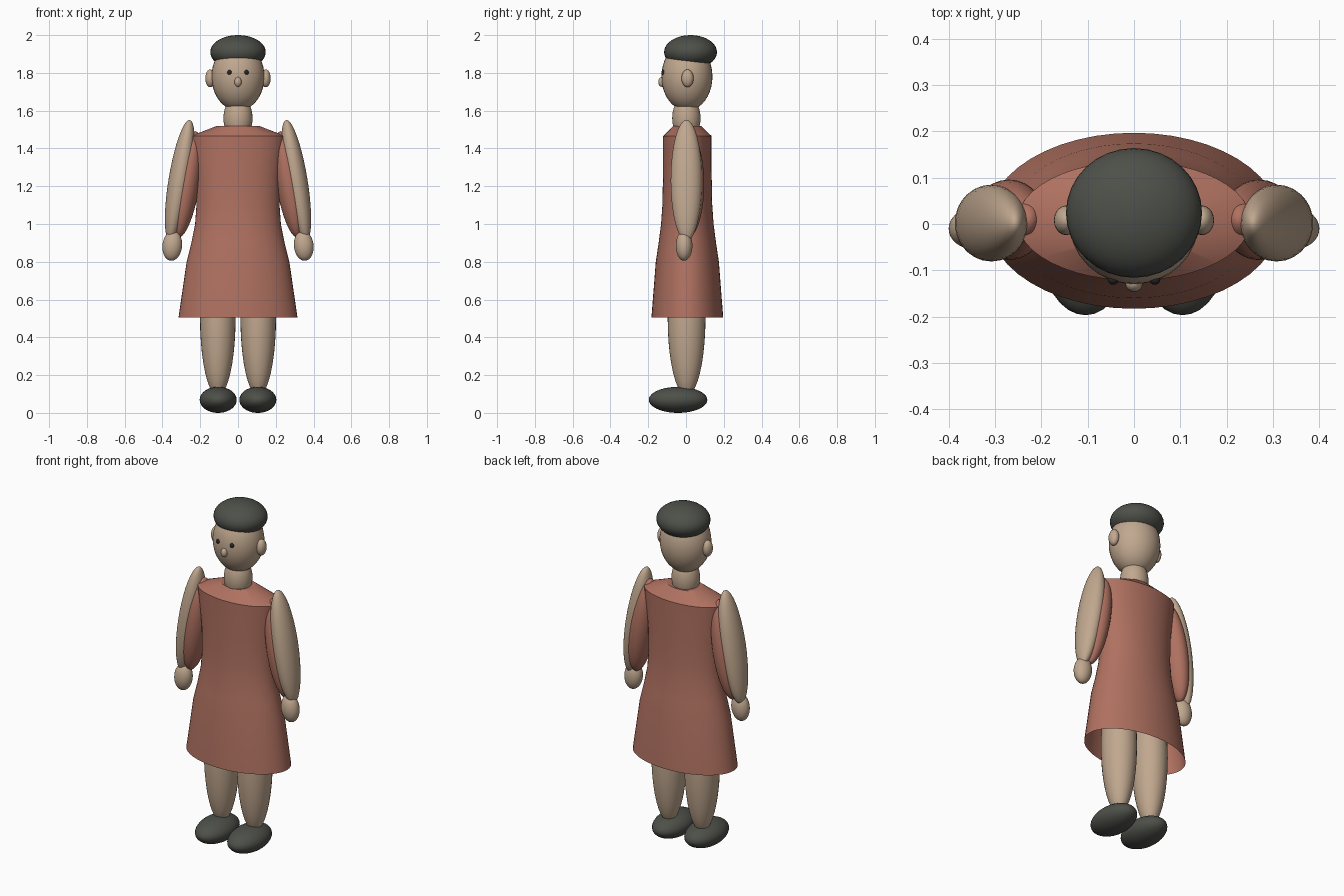
import bpy, bmesh, math

if "Cube" in bpy.data.objects:
    bpy.data.objects.remove(bpy.data.objects["Cube"])


def material(name, rgb):
    m = bpy.data.materials.new(name)
    m.diffuse_color = (*rgb, 1)
    m.use_nodes = True
    m.node_tree.nodes["Principled BSDF"].inputs["Base Color"].default_value = m.diffuse_color
    return m


SKIN = material("skin", (0.53, 0.39, 0.275))
DRESS = material("terracotta cloth", (0.43, 0.165, 0.118))
DARK = material("charcoal", (0.075, 0.079, 0.066))
EYE = material("eye black", (0.02, 0.02, 0.02))


def ellipsoid(name, center, radii, mat, tilt=0, segs=32, rings=20):
    """Smooth ellipsoid, tilted in degrees about the front-back axis."""
    bpy.ops.mesh.primitive_uv_sphere_add(segments=segs, ring_count=rings, radius=1,
                                         location=center,
                                         rotation=(0, math.radians(tilt), 0))
    ob = bpy.context.object
    ob.name = name
    ob.scale = radii
    ob.data.materials.append(mat)
    bpy.ops.object.shade_smooth()
    return ob


def lofted(name, profile, y, mat, segs=48):
    """Elliptical rings (z, half width, half depth), open below and closed on top."""
    bm = bmesh.new()
    rings = []
    for z, rx, ry in profile:
        rings.append([bm.verts.new((rx * math.cos(2 * math.pi * i / segs),
                                    y + ry * math.sin(2 * math.pi * i / segs), z))
                      for i in range(segs)])
    for a, b in zip(rings, rings[1:]):
        for i in range(segs):
            j = (i + 1) % segs
            bm.faces.new((a[i], a[j], b[j], b[i]))
    bm.faces.new(rings[-1])
    me = bpy.data.meshes.new(name)
    bm.to_mesh(me)
    bm.free()
    ob = bpy.data.objects.new(name, me)
    bpy.context.collection.objects.link(ob)
    me.materials.append(mat)
    bpy.ops.object.select_all(action='DESELECT')
    ob.select_set(True)
    bpy.context.view_layer.objects.active = ob
    bpy.ops.object.shade_smooth_by_angle(angle=math.radians(30))
    return ob


# Dress: flared skirt, waist, shoulders and sloping neckline
lofted("dress", [(0.505, 0.315, 0.19), (0.80, 0.272, 0.167), (0.90, 0.247, 0.152),
                 (1.0, 0.227, 0.139), (1.1, 0.22, 0.132), (1.25, 0.225, 0.129),
                 (1.465, 0.252, 0.129), (1.52, 0.11, 0.073)], 0.007, DRESS)

# Neck, head, cap and nose
ellipsoid("neck", (0, 0.002, 1.56), (0.077, 0.075, 0.12), SKIN)
ellipsoid("head", (0, 0.005, 1.78), (0.14, 0.135, 0.18), SKIN)
ellipsoid("cap", (0, 0.024, 1.91), (0.147, 0.14, 0.09), DARK)
ellipsoid("nose", (0, -0.128, 1.752), (0.019, 0.019, 0.026), SKIN, segs=16, rings=10)

# Paired parts
for side, s in (("left", -1), ("right", 1)):
    ellipsoid(side + "_eye", (s * 0.045, -0.12, 1.803), (0.012, 0.011, 0.013), EYE,
              segs=16, rings=10)
    ellipsoid(side + "_ear", (s * 0.147, 0.008, 1.771), (0.026, 0.032, 0.047), SKIN,
              segs=20, rings=12)
    ellipsoid(side + "_arm", (s * 0.308, 0.002, 1.23), (0.06, 0.083, 0.325), SKIN, s * -9.3)
    ellipsoid(side + "_sleeve", (s * 0.27, 0.009, 1.21), (0.067, 0.087, 0.285), DRESS, s * -9.3)
    ellipsoid(side + "_hand", (s * 0.348, -0.01, 0.885), (0.052, 0.044, 0.08), SKIN, s * -6)
    ellipsoid(side + "_leg", (s * 0.107, 0.003, 0.5), (0.094, 0.1, 0.41), SKIN)
    ellipsoid(side + "_shoe", (s * 0.105, -0.042, 0.069), (0.098, 0.155, 0.069), DARK)
